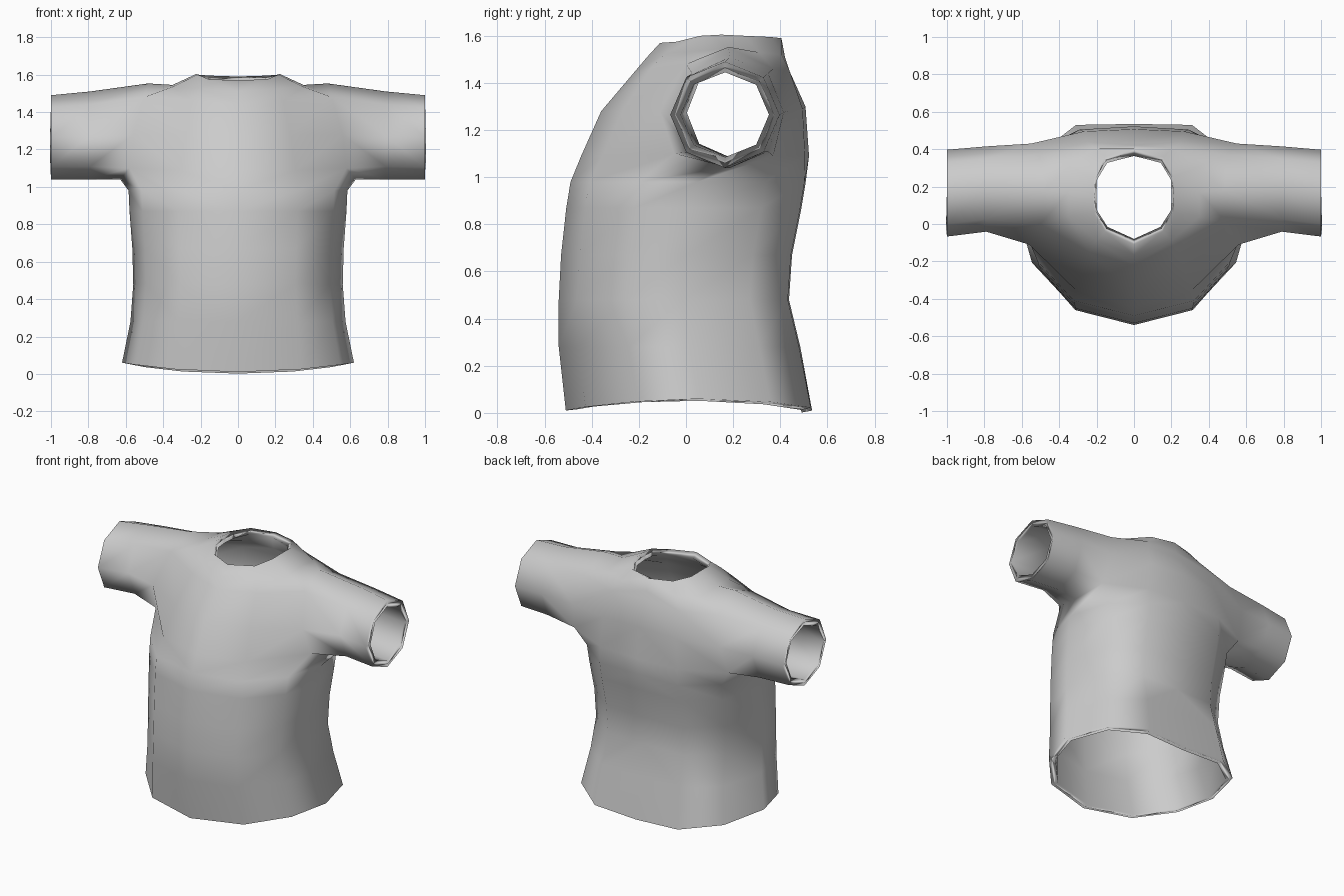
import bpy, bmesh
from math import cos, sin, radians

if "Cube" in bpy.data.objects:
    bpy.data.objects.remove(bpy.data.objects["Cube"])

bm = bmesh.new()


def ring(points):
    return [bm.verts.new(p) if p else None for p in points]


def loft(a, b, closed=False):
    n = len(a)
    for i in range(n if closed else n - 1):
        quad = (a[i], a[(i + 1) % n], b[(i + 1) % n], b[i])
        if all(quad):
            bm.faces.new(quad)


# Half outline of the torso, front centre round to back centre: width and depth fractions
outline = [(0, 0), (.55, .08), (.88, .29), (1, .54), (.86, .83), (.5, .995), (0, 1)]

# Lower torso: height, half width, front y, back y, side lift of the hem
levels = [(.01, .62, -.51, .535, .05), (.28, .575, -.54, .485, 0),
          (.48, .56, -.54, .437, 0), (.67, .565, -.53, .45, 0),
          (.87, .58, -.508, .49, 0), (.98, .585, -.49, .508, 0)]
rings = [ring([(w * u, f + (b - f) * t, z + lift * u * u) for u, t in outline])
         for z, w, f, b, lift in levels]

# Chest, leaving a gap for the armhole
low = ring([(0, -.445, 1.09), (.31, -.355, 1.09), (.58, -.05, 1.1), (.63, .16, 1.04),
            (.575, .37, 1.09), (.29, .505, 1.09), (0, .522, 1.09)])
mid = ring([(0, -.36, 1.28), (.28, -.27, 1.28), (.56, -.11, 1.28), None,
            (.55, .43, 1.28), (.27, .495, 1.29), (0, .507, 1.3)])
top = ring([(0, -.22, 1.445), (.24, -.15, 1.46), (.5, .0, 1.48), (.48, .18, 1.553),
            (.5, .37, 1.46), (.25, .44, 1.45), (0, .435, 1.46)])
# Shoulder dip and neck opening
dip = ring([(0, -.165, 1.51), (.2, -.09, 1.525), (.35, .04, 1.535), (.35, .17, 1.545),
            (.35, .31, 1.53), (.21, .405, 1.52), (0, .42, 1.51)])
neck = ring([(0, -.11, 1.57), (.155, -.04, 1.575), (.215, .06, 1.6), (.22, .15, 1.605),
             (.215, .25, 1.6), (.155, .36, 1.595), (0, .405, 1.59)])
rings += [low, mid, top, dip, neck]
for a, b in zip(rings, rings[1:]):
    loft(a, b)

# Eight-sided sleeve growing out of the armhole
previous = [low[2], low[3], low[4], mid[4], top[4], top[3], top[2], mid[2]]
for x, y, z, ry, rz in [(.79, .187, 1.275, .228, .235), (1.0, .165, 1.265, .232, .225)]:
    angles = [radians(225 + 45 * k) for k in range(8)]
    current = ring([(x, y + ry * cos(a), z + rz * sin(a)) for a in angles])
    loft(previous, current, closed=True)
    previous = current

for face in bm.faces:
    face.smooth = True
mesh = bpy.data.meshes.new("short_sleeved_shirt")
bm.to_mesh(mesh)
bm.free()
shirt = bpy.data.objects.new("short_sleeved_shirt", mesh)
bpy.context.collection.objects.link(shirt)

# Mirror to the left side, then give the cloth an inner surface
mirror = shirt.modifiers.new("Mirror", 'MIRROR')
mirror.merge_threshold = .001
cloth = shirt.modifiers.new("Thickness", 'SOLIDIFY')
cloth.thickness = .045
cloth.offset = -1

# Rolled-looking rims while the cloth itself stays evenly shaded
normals = shirt.modifiers.new("Rim shading", 'WEIGHTED_NORMAL')
normals.weight = 80
